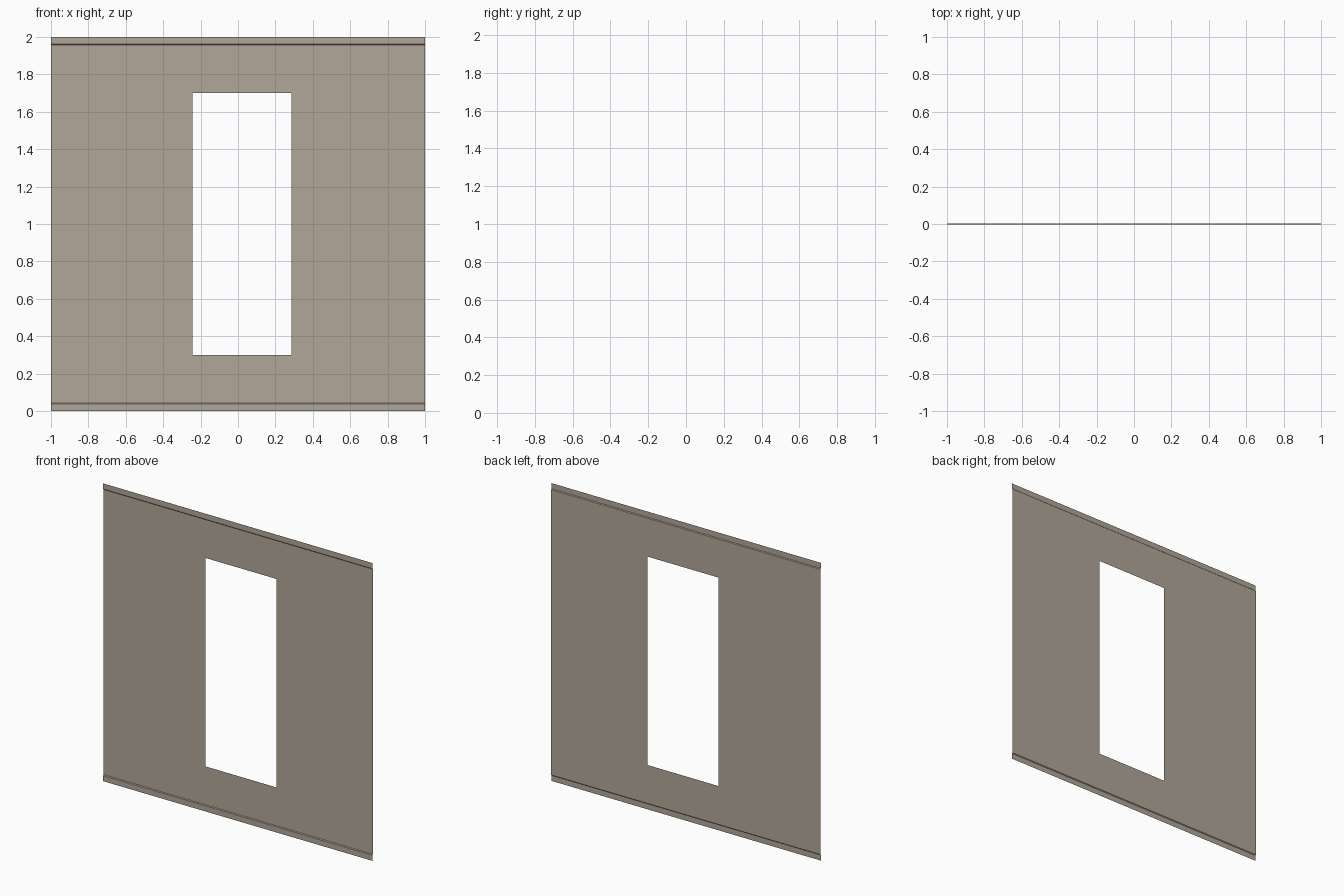
import bpy, bmesh

if "Cube" in bpy.data.objects:
    bpy.data.objects.remove(bpy.data.objects["Cube"])

STEP = 0.0045           # tiny forward step of the trim strips
SLOPE = 0.005           # height of the slanted ledge
HOLE_X = (-0.243, 0.285)
HOLE_Z = (0.30, 1.70)

plaster = bpy.data.materials.new("warm_grey")
plaster.diffuse_color = (0.44, 0.385, 0.32, 1)
plaster.use_nodes = True
plaster.node_tree.nodes["Principled BSDF"].inputs["Base Color"].default_value = plaster.diffuse_color


def make_object(name, quads):
    bm = bmesh.new()
    for q in quads:
        bm.faces.new([bm.verts.new(p) for p in q])
    bmesh.ops.remove_doubles(bm, verts=bm.verts, dist=1e-5)
    mesh = bpy.data.meshes.new(name)
    bm.to_mesh(mesh)
    bm.free()
    mesh.materials.append(plaster)
    obj = bpy.data.objects.new(name, mesh)
    bpy.context.collection.objects.link(obj)
    return obj


def sheet(x0, x1, z0, z1, y0, y1):
    """Front-facing quad from (y0, z0) up to (y1, z1)."""
    return [(x0, y0, z0), (x1, y0, z0), (x1, y1, z1), (x0, y1, z1)]


# wall sheet: 3 x 3 cells with the middle one left open
y_wall, y_trim = STEP / 2, -STEP / 2
lo, hi = 0.04 - SLOPE / 2, 0.04 + SLOPE / 2
xs = [-1, *HOLE_X, 1]
zs = [hi, *HOLE_Z, 2 - hi]
make_object("wall_panel", [
    sheet(xs[i], xs[i + 1], zs[j], zs[j + 1], y_wall, y_wall)
    for i in range(3) for j in range(3) if (i, j) != (1, 1)])

# thin trim strips with a narrow slanted ledge joining them to the wall
make_object("bottom_trim", [sheet(-1, 1, 0, lo, y_trim, y_trim),
                            sheet(-1, 1, lo, hi, y_trim, y_wall)])
make_object("top_trim", [sheet(-1, 1, 2 - lo, 2, y_trim, y_trim),
                         sheet(-1, 1, 2 - hi, 2 - lo, y_wall, y_trim)])
